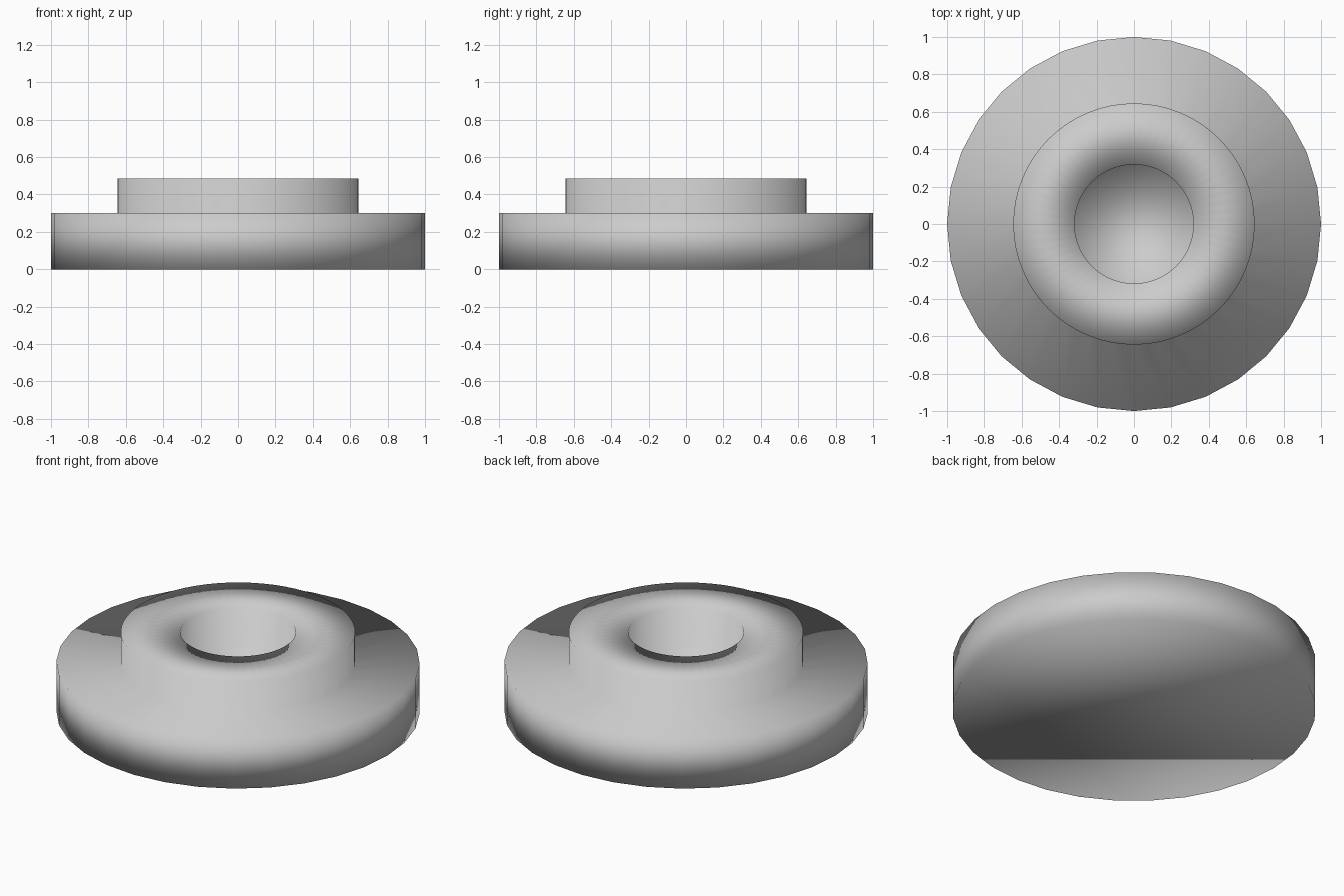
import bpy, bmesh
from math import cos, sin, tau

if "Cube" in bpy.data.objects:
    bpy.data.objects.remove(bpy.data.objects["Cube"])

bm = bmesh.new()


def circle(radius, z, sides):
    return [bm.verts.new((radius * cos(tau * i / sides), radius * sin(tau * i / sides), z))
            for i in range(sides)]


def bridge(lower, upper):
    n = len(lower)
    for i in range(n):
        j = (i + 1) % n
        bm.faces.new((lower[i], lower[j], upper[j], upper[i]))


# Wide base disc: flat bottom and outer wall
base_bottom = circle(1.0, 0.0, 32)
base_top = circle(1.0, 0.3, 32)
bm.faces.new(base_bottom[::-1])
bridge(base_bottom, base_top)

# Raised collar with a blind recess in the middle
profile = [(0.645, 0.3), (0.645, 0.485), (0.318, 0.485), (0.318, 0.25)]
rings = [circle(r, z, 64) for r, z in profile]
for lower, upper in zip(rings, rings[1:]):
    bridge(lower, upper)
bm.faces.new(rings[-1])

# Flat shoulder joining the 32-sided disc to the 64-sided collar
foot = rings[0]
for i in range(32):
    bm.faces.new((base_top[i], base_top[(i + 1) % 32],
                  foot[(2 * i + 2) % 64], foot[2 * i + 1], foot[2 * i]))

bmesh.ops.recalc_face_normals(bm, faces=bm.faces)
for f in bm.faces:
    f.smooth = True
mesh = bpy.data.meshes.new("collared_disc")
bm.to_mesh(mesh)
bm.free()
obj = bpy.data.objects.new("collared_disc", mesh)
bpy.context.collection.objects.link(obj)
